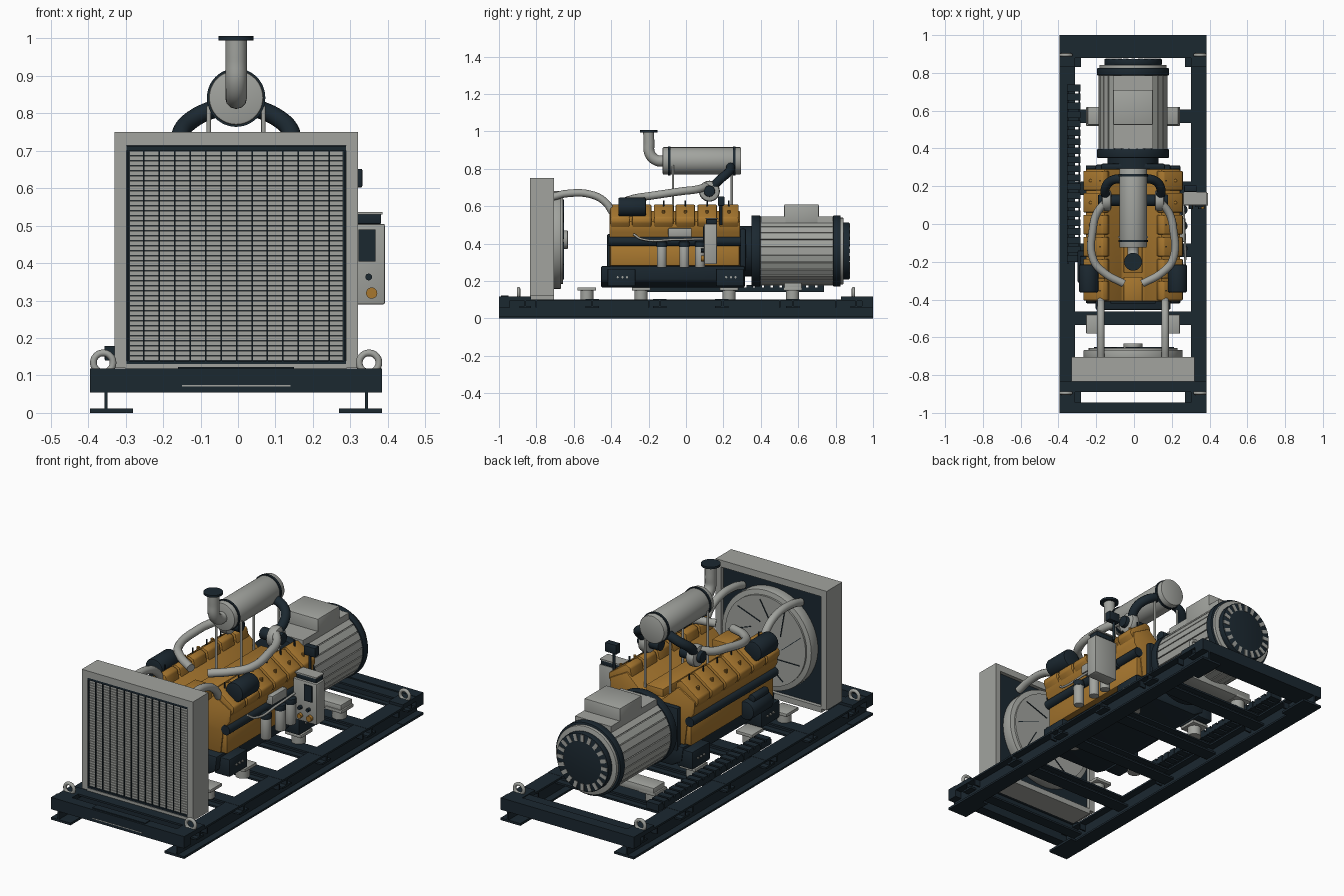
import bpy, bmesh, math
from mathutils import Matrix, Vector

if "Cube" in bpy.data.objects:
    bpy.data.objects.remove(bpy.data.objects["Cube"])

CX = -0.005  # centre plane of the machine


def material(name, rgb):
    m = bpy.data.materials.new(name)
    m.diffuse_color = (*rgb, 1)
    m.use_nodes = True
    m.node_tree.nodes["Principled BSDF"].inputs["Base Color"].default_value = m.diffuse_color
    return m


DARK = material("dark_navy", (0.011, 0.021, 0.030))
GREY = material("light_grey", (0.36, 0.37, 0.345))
GOLD = material("engine_yellow", (0.39, 0.185, 0.028))


def finish(name, bm, mat, bevel=0):
    bmesh.ops.recalc_face_normals(bm, faces=bm.faces[:])
    me = bpy.data.meshes.new(name)
    bm.to_mesh(me)
    bm.free()
    me.materials.append(mat)
    ob = bpy.data.objects.new(name, me)
    bpy.context.collection.objects.link(ob)
    if bevel:
        b = ob.modifiers.new("bevel", 'BEVEL')
        b.width, b.segments = bevel, 2
    return ob


def add_box(bm, lo, hi):
    lo, hi = Vector(lo), Vector(hi)
    bmesh.ops.create_cube(bm, size=1, matrix=Matrix.Translation((lo + hi) / 2) @ Matrix.Diagonal((*(hi - lo), 1)))


def box(name, x0, x1, y0, y1, z0, z1, mat, bevel=0):
    bm = bmesh.new()
    add_box(bm, (x0, y0, z0), (x1, y1, z1))
    return finish(name, bm, mat, bevel)


def cyl(name, axis, c, r, a, b, mat, bevel=0, seg=40):
    """Cylinder along an axis from a to b; c holds the other two coordinates."""
    rot = {'x': Matrix.Rotation(math.pi / 2, 4, 'Y'), 'y': Matrix.Rotation(math.pi / 2, 4, 'X'), 'z': Matrix()}[axis]
    pos = list(c)
    pos.insert('xyz'.index(axis), (a + b) / 2)
    bm = bmesh.new()
    bmesh.ops.create_cone(bm, cap_ends=True, segments=seg, radius1=r, radius2=r, depth=b - a,
                          matrix=Matrix.Translation(pos) @ rot)
    return finish(name, bm, mat, bevel)


def prism(name, pts, y0, y1, mat, bevel=0):
    """Profile in x,z extruded along y."""
    bm = bmesh.new()
    f = bm.faces.new([bm.verts.new((x, y0, z)) for x, z in pts])
    ext = bmesh.ops.extrude_face_region(bm, geom=[f])
    bmesh.ops.translate(bm, vec=(0, y1 - y0, 0), verts=[g for g in ext['geom'] if isinstance(g, bmesh.types.BMVert)])
    return finish(name, bm, mat, bevel)


def tube(name, pts, r, mat, cyclic=False):
    cu = bpy.data.curves.new(name, 'CURVE')
    cu.dimensions, cu.bevel_depth, cu.bevel_resolution, cu.use_fill_caps = '3D', r, 4, True
    sp = cu.splines.new('BEZIER')
    sp.bezier_points.add(len(pts) - 1)
    for bp, p in zip(sp.bezier_points, pts):
        bp.co = p
        bp.handle_left_type = bp.handle_right_type = 'AUTO'
    sp.use_cyclic_u = cyclic
    cu.resolution_u = 6
    cu.materials.append(mat)
    ob = bpy.data.objects.new(name, cu)
    bpy.context.collection.objects.link(ob)
    return ob


def beam(name, along, c, half, a, b, z0, z1):
    """I-section beam with two flanges and a web."""
    t = 0.01
    bm = bmesh.new()
    for w, lo, hi in ((half, z0, z0 + t), (half, z1 - t, z1), (0.004, z0 + t, z1 - t)):
        if along == 'y':
            add_box(bm, (c - w, a, lo), (c + w, b, hi))
        else:
            add_box(bm, (a, c - w, lo), (b, c + w, hi))
    return finish(name, bm, DARK)


# Base frame: rails, cross beams, corner plates and lifting eyes
for s in (-1, 1):
    x = CX + s * 0.348
    beam("side_rail", 'y', x, 0.041, -1, 1, 0, 0.102)
    for y in (-0.8, -0.5, -0.2, 0.2, 0.5, 0.8):
        box("rail_gusset", x - 0.039, x + 0.039, y - 0.004, y + 0.004, 0.058, 0.095, DARK)
    for e in (-1, 1):
        y0, y1 = sorted((e, e * 0.83))
        lo, hi = sorted((CX + s * 0.39, CX + s * 0.275))
        box("corner_plate", lo, hi, y0, y1, 0, 0.012, DARK)
        box("corner_cap", x - 0.041, x + 0.041, y0, y1, 0.1, 0.116, DARK)
        ring = [(CX + s * 0.355 + 0.026 * math.cos(k * math.pi / 4), e * 0.895, 0.134 + 0.026 * math.sin(k * math.pi / 4))
                for k in range(8)]
        tube("lifting_eye", ring, 0.009, GREY, True)
for y in (-0.5, -0.14, 0.19, 0.57):
    beam("cross_beam", 'x', y, 0.036, -0.395, 0.385, 0.055, 0.103)
box("front_end_beam", -0.395, 0.385, -1, -0.945, 0.055, 0.118, DARK)
box("front_step", -0.16, 0.15, -0.99, -0.95, 0.11, 0.123, DARK)
box("front_slot", -0.15, 0.14, -1.001, -0.99, 0.07, 0.074, GREY)
beam("radiator_beam", 'x', -0.86, 0.03, -0.39, 0.38, 0.055, 0.116)
box("back_end_beam", -0.395, 0.385, 0.94, 1, 0.055, 0.118, DARK)
beam("back_inner_beam", 'x', 0.91, 0.03, -0.39, 0.38, 0.055, 0.112)

# Cable ladder on the left side
for x in (-0.355, -0.295):
    box("ladder_rail", x, x + 0.01, -0.21, 0.72, 0.14, 0.165, DARK)
for k in range(20):
    y = -0.2 + k * 0.0475
    box("ladder_rung", -0.356, -0.284, y, y + 0.035, 0.142, 0.178, DARK)

# Vibration mounts
for s in (-1, 1):
    for y in (-0.53, -0.24, 0.23, 0.57):
        x = CX + s * 0.2
        box("mount_plate", x - 0.048, x + 0.048, y - 0.05, y + 0.05, 0.148, 0.165, GREY, 0.003)
        cyl("mount_rubber", 'z', (x, y), 0.035, 0.1, 0.15, GREY)

# Radiator: casing walls, core and louvres
for n, x0, x1, z0, z1 in (("left", -0.33, -0.298, 0.12, 0.75), ("right", 0.288, 0.32, 0.12, 0.75),
                          ("bottom", -0.3, 0.29, 0.1, 0.13), ("top", -0.3, 0.29, 0.714, 0.75)):
    box("radiator_" + n, x0, x1, -0.835, -0.705, z0, z1, GREY)
box("radiator_core", -0.3, 0.29, -0.81, -0.725, 0.125, 0.72, DARK)
bm = bmesh.new()
for k in range(42):
    z = 0.146 + k * 0.01335
    add_box(bm, (-0.29, -0.826, z - 0.0056), (0.28, -0.815, z + 0.0056))
finish("grille_slats", bm, GREY)
bm = bmesh.new()
for k in range(15):
    x = -0.293 + k * 0.0413
    add_box(bm, (x - 0.002, -0.832, 0.135), (x + 0.002, -0.812, 0.71))
for z in (0.133, 0.707):
    add_box(bm, (-0.298, -0.832, z - 0.006), (0.288, -0.81, z + 0.006))
finish("grille_bars", bm, DARK)

# Fan shroud on the back of the radiator
cyl("fan_shroud", 'y', (CX, 0.42), 0.262, -0.725, -0.667, GREY, 0.004, 64)
cyl("fan_guard", 'y', (CX, 0.42), 0.235, -0.667, -0.657, GREY, 0, 64)
cyl("fan_hub", 'y', (CX, 0.42), 0.05, -0.657, -0.632, GREY, 0.003)
bm = bmesh.new()
for k in range(9):
    m = Matrix.Translation((CX, -0.655, 0.42)) @ Matrix.Rotation(k * math.tau / 9, 4, 'Y')
    bmesh.ops.create_cube(bm, size=1, matrix=m @ Matrix.Translation((0.15, 0, 0.03)) @ Matrix.Rotation(0.35, 4, 'Y')
                          @ Matrix.Diagonal((0.14, 0.005, 0.003, 1)))
finish("fan_blade_edges", bm, DARK)

# Engine block with a V valley
half = [(0.19, 0.28), (0.205, 0.4), (0.245, 0.46), (0.25, 0.52), (0.15, 0.575), (0.06, 0.49)]
prism("engine_block", [(CX + x, z) for x, z in half] + [(CX - x, z) for x, z in half[::-1]], -0.41, 0.29, GOLD, 0.006)
box("front_cover", CX - 0.05, CX + 0.05, -0.41, -0.28, 0.45, 0.56, GOLD, 0.006)
box("valley_cover", CX - 0.05, CX + 0.05, -0.26, 0.27, 0.47, 0.53, GOLD, 0.006)
box("crank_cover", CX - 0.12, CX + 0.12, -0.422, -0.4, 0.27, 0.45, DARK, 0.006)

# Oil pan with feet
pan = [(0.13, 0.165), (0.19, 0.2), (0.2, 0.28)]
prism("oil_pan", [(CX + x, z) for x, z in pan] + [(CX - x, z) for x, z in pan[::-1]], -0.455, 0.315, DARK, 0.01)
head = [(0.12, 0.52), (0.135, 0.597), (0.163, 0.61), (0.262, 0.54), (0.264, 0.515), (0.235, 0.47)]
for s in (-1, 1):
    def X(v):
        return CX + s * v

    def span(a, b):
        return sorted((X(a), X(b)))
    # Cylinder heads with studs
    for k in range(6):
        y = -0.405 + k * 0.1165
        prism("cylinder_head", [(X(x), z) for x, z in head], y, y + 0.104, GOLD, 0.007)
        cyl("head_stud", 'z', (X(0.175), y + 0.052), 0.004, 0.59, 0.63, DARK, 0, 10)
        cyl("head_bolt", 'z', (X(0.225), y + 0.052), 0.008, 0.555, 0.578, GOLD, 0, 10)
    # Side manifold, skirt panel and feet
    cyl("side_manifold", 'y', (X(0.222), 0.412), 0.025, -0.415, 0.295, DARK)
    box("block_skirt", *span(0.18, 0.225), -0.405, 0.285, 0.282, 0.39, GOLD, 0.006)
    for y in (-0.34, 0.24):
        box("engine_foot", *span(0.16, 0.25), y - 0.08, y + 0.07, 0.172, 0.265, DARK, 0.006)
        for d in (-0.025, 0, 0.025):
            cyl("foot_bolt", 'x', (y + d, 0.22), 0.006, *span(0.245, 0.256), GREY, 0, 10)
    # Air cleaner and coolant hose
    cyl("air_cleaner", 'y', (X(0.235), 0.595), 0.051, -0.362, -0.215, DARK, 0.008)
    tube("coolant_hose", [(X(0.17), -0.71, 0.65), (X(0.17), -0.64, 0.667), (X(0.17), -0.5, 0.66), (X(0.17), -0.43, 0.62),
                          (X(0.17), -0.395, 0.57)], 0.02, GREY)
    # Turbocharger, intake pipe and exhaust riser
    cyl("turbo_housing", 'x', (0.125, 0.68), 0.056, *span(0.115, 0.165), GREY, 0.014)
    cyl("turbo_core", 'x', (0.125, 0.68), 0.03, *span(0.06, 0.185), DARK, 0.004)
    tube("intake_pipe", [(X(0.14), 0.12, 0.71), (X(0.19), 0.06, 0.69), (X(0.212), -0.02, 0.68), (X(0.21), -0.19, 0.655),
                         (X(0.15), -0.26, 0.645), (X(0.05), -0.315, 0.63)], 0.021, GREY)
    tube("exhaust_riser", [(X(0.135), 0.13, 0.69), (X(0.148), 0.185, 0.745), (X(0.115), 0.23, 0.785), (X(0.04), 0.24, 0.82)],
         0.024, DARK)
    for y in (-0.07, 0.245):
        cyl("muffler_post", 'z', (X(0.073), y), 0.006, 0.5, 0.82, GREY, 0, 12)

# Muffler and outlet stack
cyl("muffler", 'y', (CX, 0.842), 0.073, -0.125, 0.295, GREY, 0.006, 48)
for y in (-0.09, 0.258):
    cyl("muffler_band", 'y', (CX, 0.842), 0.078, y - 0.006, y + 0.006, DARK, 0, 48)
tube("exhaust_stack", [(CX, -0.11, 0.842), (CX, -0.155, 0.844), (CX, -0.193, 0.88), (CX, -0.198, 0.94), (CX, -0.2, 1.0)],
     0.029, GREY)
cyl("stack_flange", 'z', (CX, -0.2), 0.047, 0.995, 1.006, DARK)

# Generator: housing, ribs, bands, end cover and terminal box
GZ = 0.36
cyl("coupling_housing", 'y', (CX, GZ), 0.135, 0.28, 0.36, DARK)
box("coupling_flange", CX - 0.17, CX + 0.17, 0.288, 0.32, 0.25, 0.48, DARK, 0.01)
cyl("generator_body", 'y', (CX, GZ), 0.177, 0.36, 0.83, GREY, 0, 64)
bm = bmesh.new()
for k in range(28):
    m = Matrix.Translation((CX, 0.59, GZ)) @ Matrix.Rotation(k * math.tau / 28, 4, 'Y') @ Matrix.Translation((0.176, 0, 0))
    bmesh.ops.create_cube(bm, size=1, matrix=m @ Matrix.Diagonal((0.015, 0.4, 0.036, 1)))
finish("generator_ribs", bm, GREY)
for y0, y1 in ((0.35, 0.397), (0.787, 0.826)):
    cyl("generator_band", 'y', (CX, GZ), 0.19, y0, y1, DARK, 0.004, 64)
cyl("generator_end", 'y', (CX, GZ), 0.178, 0.82, 0.842, GREY, 0.004, 64)
cyl("vent_cover", 'y', (CX, GZ), 0.152, 0.84, 0.874, DARK, 0.004, 48)
bm = bmesh.new()
for k in range(20):
    m = Matrix.Translation((CX, 0.872, GZ)) @ Matrix.Rotation(k * math.tau / 20, 4, 'Y') @ Matrix.Translation((0.129, 0, 0))
    bmesh.ops.create_cube(bm, size=1, matrix=m @ Matrix.Diagonal((0.036, 0.009, 0.019, 1)))
finish("vent_slots", bm, GREY)
box("terminal_box", CX - 0.105, CX + 0.105, 0.525, 0.71, 0.5, 0.61, GREY, 0.006)
box("terminal_base", CX - 0.105, CX + 0.105, 0.4, 0.785, 0.48, 0.545, GREY)
box("generator_foot", CX - 0.24, CX + 0.24, 0.525, 0.62, 0.15, 0.19, GREY, 0.004)

# Control panel with screen, knobs and small display
box("control_panel", 0.255, 0.392, 0.097, 0.165, 0.29, 0.505, GREY, 0.004)
box("panel_hood", 0.265, 0.382, 0.108, 0.165, 0.505, 0.53, DARK, 0.002)
box("panel_hood_cover", 0.262, 0.386, 0.103, 0.17, 0.53, 0.537, GREY)
box("panel_screen", 0.322, 0.367, 0.091, 0.1, 0.405, 0.49, DARK)
for x, z, r, m in ((0.357, 0.32, 0.015, GOLD), (0.349, 0.363, 0.009, DARK), (0.3, 0.32, 0.012, GOLD), (0.3, 0.363, 0.01, DARK)):
    cyl("panel_knob", 'y', (x, z), r, 0.08, 0.1, m, 0, 20)
box("panel_bracket", 0.2, 0.26, 0.12, 0.15, 0.38, 0.42, DARK)
box("small_display", 0.265, 0.332, 0.17, 0.205, 0.602, 0.652, DARK, 0.004)
cyl("display_stem", 'z', (0.29, 0.187), 0.007, 0.5, 0.61, DARK, 0, 12)

# Right side filters, cooler plate and fuel line
for y in (-0.13, -0.01, 0.075):
    cyl("fluid_filter", 'z', (0.255, y), 0.026, 0.272, 0.385, GREY, 0.004, 24)
    cyl("filter_cap", 'z', (0.255, y), 0.028, 0.38, 0.41, DARK, 0.003, 24)
box("cooler_plate", 0.23, 0.268, -0.095, 0.03, 0.435, 0.482, GREY, 0.004)
tube("fuel_line", [(0.25, -0.28, 0.45), (0.265, -0.24, 0.425), (0.268, -0.05, 0.422), (0.262, 0.1, 0.425)], 0.006, GREY)

# Starter motor on the left side
cyl("starter_motor", 'y', (-0.25, 0.312), 0.048, -0.31, -0.14, DARK, 0.006)
cyl("starter_solenoid", 'y', (-0.265, 0.37), 0.02, -0.29, -0.17, DARK, 0.004)

# Smooth shading with sharp edges kept
bpy.ops.object.select_all(action='SELECT')
bpy.context.view_layer.objects.active = bpy.data.objects["engine_block"]
bpy.ops.object.convert(target='MESH')
bpy.ops.object.shade_smooth_by_angle(angle=math.radians(32))
